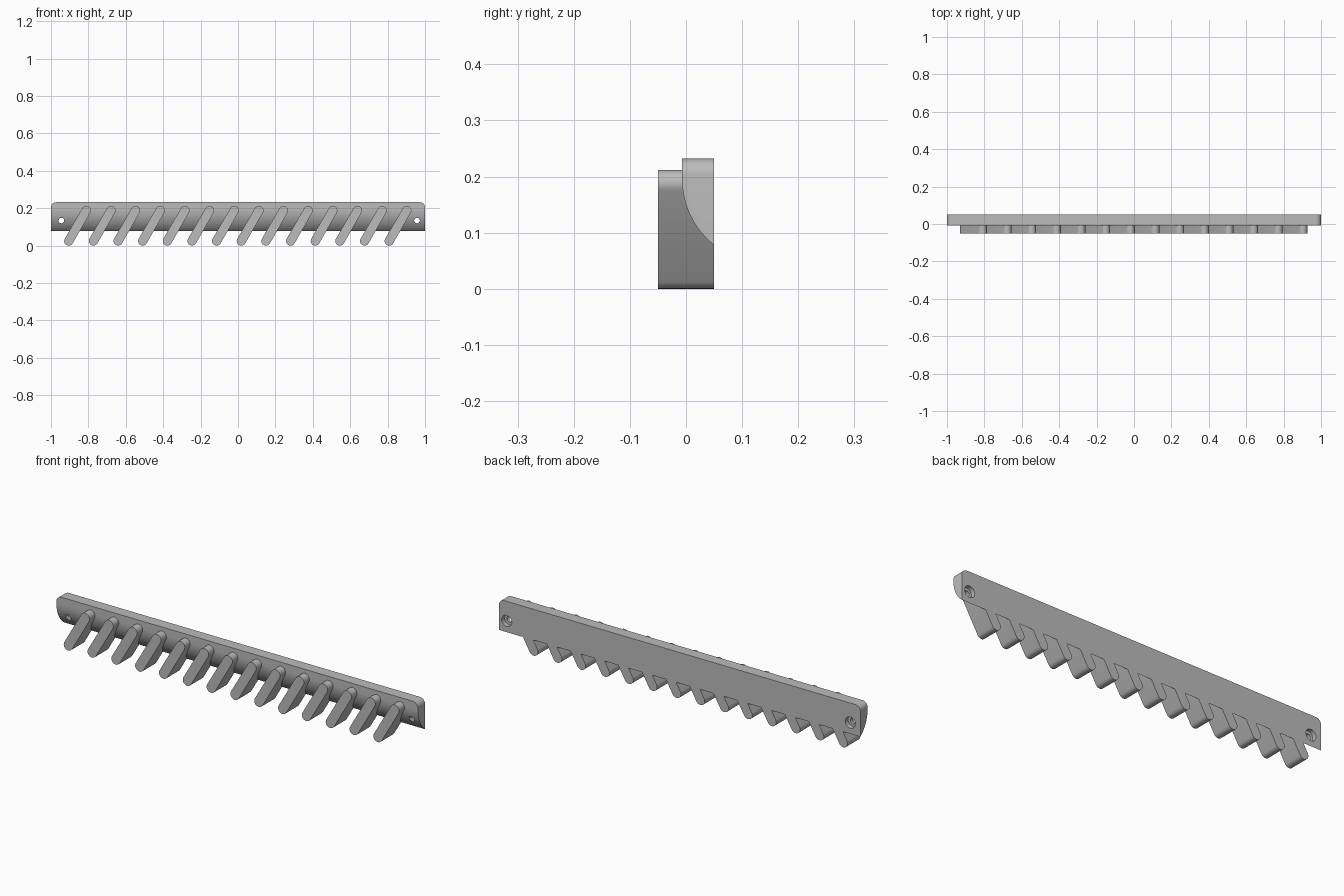
import bpy
import bmesh
from math import sin, cos, pi, acos, radians
from mathutils import Vector

default = bpy.data.objects.get("Cube")
if default:
    bpy.data.objects.remove(default, do_unlink=True)

BACK, FACE, FRONT = 0.05, -0.007, -0.05
TOP, BOTTOM = 0.232, 0.078
TEETH, PITCH = 14, 0.1318

grey = bpy.data.materials.new("plain grey")
grey.use_nodes = True
colour = (0.5, 0.5, 0.5, 1)
grey.diffuse_color = colour
grey.node_tree.nodes["Principled BSDF"].inputs["Base Color"].default_value = colour


def make_object(name, bm):
    bmesh.ops.recalc_face_normals(bm, faces=bm.faces)
    mesh = bpy.data.meshes.new(name)
    bm.to_mesh(mesh)
    bm.free()
    mesh.materials.append(grey)
    obj = bpy.data.objects.new(name, mesh)
    bpy.context.collection.objects.link(obj)
    return obj


def prism(points, offset):
    """Extrude a closed outline along an offset."""
    bm = bmesh.new()
    face = bm.faces.new([bm.verts.new(p) for p in points])
    result = bmesh.ops.extrude_face_region(bm, geom=[face], use_keep_orig=True)
    moved = [v for v in result["geom"] if isinstance(v, bmesh.types.BMVert)]
    bmesh.ops.translate(bm, verts=moved, vec=offset)
    return bm


def activate(obj):
    bpy.ops.object.select_all(action="DESELECT")
    obj.select_set(True)
    bpy.context.view_layer.objects.active = obj


def smooth(obj):
    activate(obj)
    bpy.ops.object.shade_smooth_by_angle(angle=radians(30))


def rod(name, x, z, radius, y0, y1):
    """Cylinder along y, used as a hole cutter."""
    n = 32
    outline = [(x + radius * cos(2 * pi * i / n), y0, z + radius * sin(2 * pi * i / n))
               for i in range(n)]
    obj = make_object(name, prism(outline, Vector((0, y1 - y0, 0))))
    obj.hide_render = True
    return obj


# Mounting bar: upright front face that curves back to the lower rear edge
R = 0.15
sweep = acos(1 - (BACK - FACE) / R)
arc_top = BOTTOM + R * sin(sweep)
STEPS = 20
profile = [(-1, BACK, TOP), (-1, FACE, TOP)]
for i in range(STEPS + 1):
    a = sweep * i / STEPS
    profile.append((-1, FACE + R * (1 - cos(a)), arc_top - R * sin(a)))
bm = prism(profile, Vector((2, 0, 0)))
corners = [e for e in bm.edges
           if all(v.co.z > TOP - 0.001 for v in e.verts)
           and abs(e.verts[0].co.x - e.verts[1].co.x) < 0.001]
bmesh.ops.bevel(bm, geom=corners, offset=0.028, segments=8, profile=0.5, affect="EDGES")
bar = make_object("mounting_bar", bm)

# Screw holes with wide recesses at the back
for x in (-0.944, 0.957):
    for radius, start in ((0.015, -0.1), (0.028, 0.028)):
        cutter = rod("screw_hole_cutter", x, 0.134, radius, start, 0.1)
        cut = bar.modifiers.new("screw hole", "BOOLEAN")
        cut.operation = "DIFFERENCE"
        cut.solver = "EXACT"
        cut.object = cutter
        activate(bar)
        bpy.ops.object.modifier_apply(modifier=cut.name)
        bpy.data.objects.remove(cutter, do_unlink=True)
smooth(bar)

# Slanted teeth: round-ended slabs running from front to back
r = 0.0245
low, high = Vector((-0.905, 0, r)), Vector((-0.811, 0, 0.1875))
lean = math_angle = (high - low).xz.angle_signed(Vector((1, 0)))
ARC = 12
for t in range(TEETH):
    outline = []
    for centre, start in ((high, lean - pi / 2), (low, lean + pi / 2)):
        for i in range(ARC + 1):
            a = start + pi * i / ARC
            outline.append((centre.x + t * PITCH + r * cos(a), FRONT, centre.z + r * sin(a)))
    tooth = make_object(f"slanted_tooth_{t + 1}",
                        prism(outline, Vector((0, BACK - FRONT - 0.0002, 0))))
    smooth(tooth)
